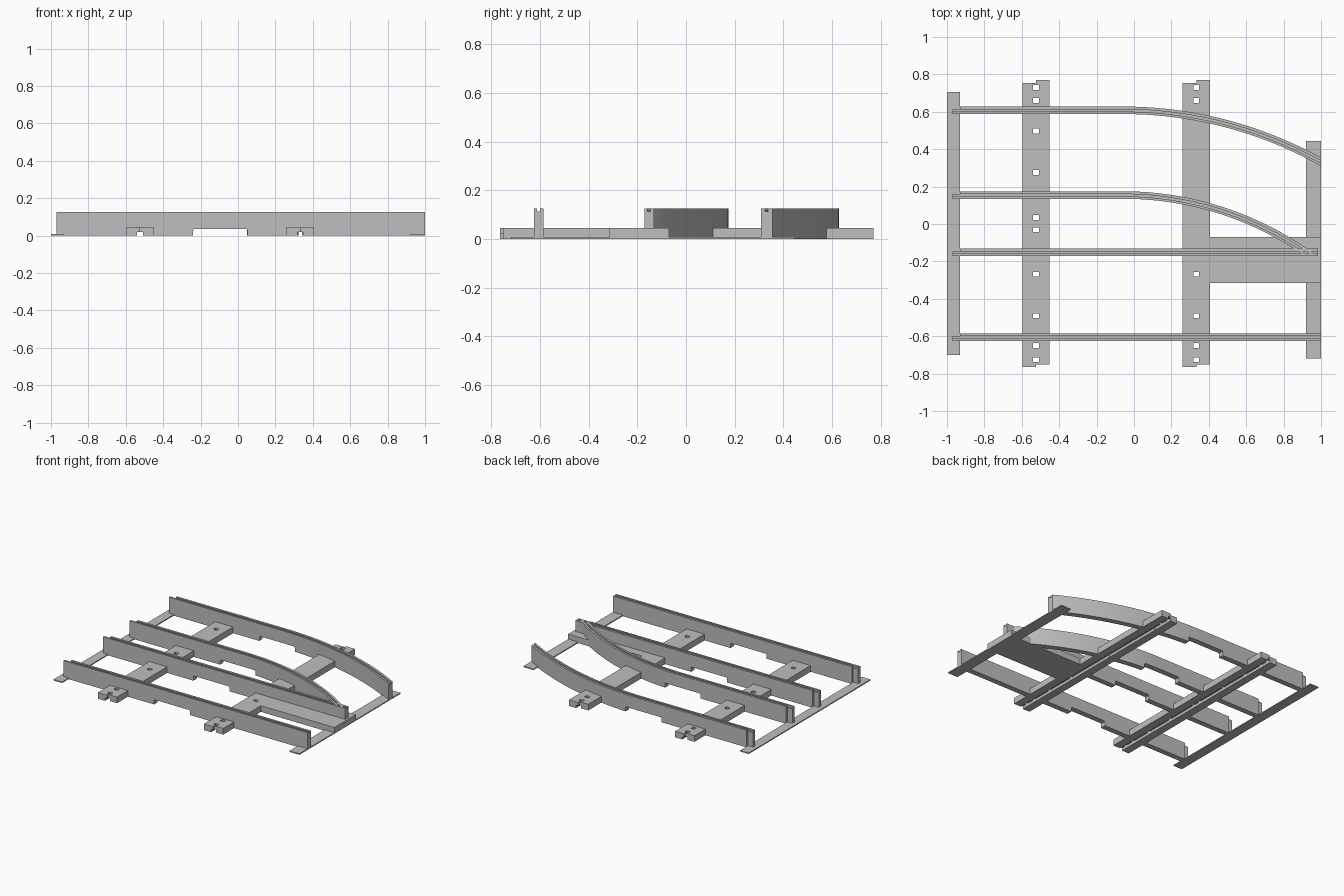
import bpy, bmesh, math
from mathutils import Vector

cube = bpy.data.objects.get("Cube")
if cube:
    bpy.data.objects.remove(cube)

grey = bpy.data.materials.new("light_grey")
grey.use_nodes = True
grey.diffuse_color = (0.52, 0.52, 0.52, 1)
grey.node_tree.nodes["Principled BSDF"].inputs["Base Color"].default_value = grey.diffuse_color

HEIGHT, HALF = 0.125, 0.02        # rail height and half width
BEND_X, BEND_Y = -0.06, -1.565    # common centre of the curved rails
SLEEPERS = (-0.524, 0.333)
SLEEPER_TOP, CHANNEL_TOP, SLOT = 0.045, 0.02, 0.015


def finish(name, bm):
    bmesh.ops.remove_doubles(bm, verts=bm.verts, dist=1e-5)
    bmesh.ops.recalc_face_normals(bm, faces=bm.faces)
    mesh = bpy.data.meshes.new(name)
    bm.to_mesh(mesh)
    bm.free()
    mesh.materials.append(grey)
    obj = bpy.data.objects.new(name, mesh)
    bpy.context.collection.objects.link(obj)
    return obj


def add_box(bm, x0, x1, y0, y1, z0, z1):
    v = [bm.verts.new((x, y, z)) for x in (x0, x1) for y in (y0, y1) for z in (z0, z1)]
    for f in ((0, 1, 3, 2), (4, 6, 7, 5), (0, 4, 5, 1), (2, 3, 7, 6), (0, 2, 6, 4), (1, 5, 7, 3)):
        bm.faces.new([v[i] for i in f])


def box(name, *size):
    bm = bmesh.new()
    add_box(bm, *size)
    return finish(name, bm)


# Rail underside as (x, z): cable channels at the sleepers, a raised middle
def underside(end):
    def channel(x):
        return [(x - SLOT, 0), (x - SLOT, CHANNEL_TOP), (x + SLOT, CHANNEL_TOP), (x + SLOT, 0)]
    return ([(-0.93, 0)] + channel(SLEEPERS[0])
            + [(-0.24, 0), (-0.24, 0.03), (-0.235, 0.035), (0.045, 0.035), (0.05, 0.03), (0.05, 0)]
            + channel(SLEEPERS[1]) + [(end, 0)])


def subdivide(stations, step=0.04):
    out = [stations[0]]
    for (xa, za), (xb, zb) in zip(stations, stations[1:]):
        n = max(1, math.ceil((xb - xa) / step)) if xb > BEND_X else 1
        out += [(xa + (xb - xa) * i / n, za + (zb - za) * i / n) for i in range(1, n + 1)]
    return out


def sweep(bm, stations, section, place):
    """section gives (offset, z) for a bottom height; first and last points are the underside"""
    rings = [[bm.verts.new(place(x, o, z)) for o, z in section(zb)] for x, zb in stations]
    n = len(rings[0])
    for k, (a, b) in enumerate(zip(rings, rings[1:])):
        step_only = abs(stations[k][0] - stations[k + 1][0]) < 1e-6
        for i in ([n - 1] if step_only else range(n)):
            j = (i + 1) % n
            bm.faces.new((a[i], a[j], b[j], b[i]))
    bm.faces.new(rings[0])
    bm.faces.new(rings[-1][::-1])


def grooved(zb):
    low = HEIGHT - 0.012
    return [(-HALF, zb), (-HALF, HEIGHT), (-0.007, HEIGHT), (-0.007, low),
            (0.005, low), (0.005, HEIGHT), (HALF, HEIGHT), (HALF, zb)]


def tongue(zb):
    return grooved(zb)[:5] + [(0.005, zb)]


def trim(bm, point, normal):
    geom = bm.verts[:] + bm.edges[:] + bm.faces[:]
    cut = bmesh.ops.bisect_plane(bm, geom=geom, plane_co=point, plane_no=normal, clear_outer=True)
    edges = [e for e in cut["geom_cut"] if isinstance(e, bmesh.types.BMEdge)]
    if edges:
        bmesh.ops.holes_fill(bm, edges=edges, sides=0)


def rail(name, y, curved=False, end=1.0, floor=None):
    radius = y - BEND_Y

    def place(x, o, z):
        if not curved or x <= BEND_X:
            return Vector((x, y + o, z))
        t = math.asin((x - BEND_X) / radius)
        return Vector((BEND_X + (radius + o) * math.sin(t), BEND_Y + (radius + o) * math.cos(t), z))

    bm = bmesh.new()
    stations = underside(1.06 if curved else end)
    sweep(bm, subdivide(stations) if curved else stations, grooved, place)
    bmesh.ops.remove_doubles(bm, verts=bm.verts, dist=1e-5)
    if curved:
        trim(bm, (1, 0, 0), (1, 0, 0))
    if floor is not None:
        trim(bm, (0, floor, 0), (0, -1, 0))
    sweep(bm, [(-0.97, 0), (-0.93, 0)], tongue, place)
    obj = finish(name, bm)
    bpy.ops.object.select_all(action='DESELECT')
    obj.select_set(True)
    bpy.context.view_layer.objects.active = obj
    bpy.ops.object.shade_smooth_by_angle(angle=math.radians(25))


rail("outer_curved_rail", 0.608, curved=True)
rail("inner_curved_rail", 0.155, curved=True, floor=-0.168)
rail("inner_straight_rail", -0.151, end=0.985)
rail("outer_straight_rail", -0.605)


# Sleeper: two long bars joined over a channel by bridges that leave square holes
def sleeper(name, x, holes):
    bm = bmesh.new()
    half, top = 0.0725, SLEEPER_TOP
    add_box(bm, x - half, x - SLOT, -0.765, 0.755, 0, top)
    add_box(bm, x + SLOT, x + half, -0.75, 0.77, 0, top)
    add_box(bm, x - SLOT, x, -0.765, -0.75, CHANNEL_TOP, top)
    add_box(bm, x, x + SLOT, 0.755, 0.77, CHANNEL_TOP, top)
    y = -0.75
    for h in sorted(holes):
        add_box(bm, x - SLOT, x + SLOT, y, h - 0.0125, CHANNEL_TOP, top)
        y = h + 0.0125
    add_box(bm, x - SLOT, x + SLOT, y, 0.755, CHANNEL_TOP, top)
    finish(name, bm)


common_holes = [-0.725, -0.65, -0.49, -0.268, 0.66, 0.73]
sleeper("right_sleeper", SLEEPERS[0], common_holes + [-0.03, 0.035, 0.275, 0.497])
sleeper("left_sleeper", SLEEPERS[1], common_holes)

# Crossing support and thin end strips
box("crossing_plate", SLEEPERS[1] + 0.0725, 1.0, -0.315, -0.07, 0, SLEEPER_TOP)
box("right_end_strip", -1.0, -0.93, -0.70, 0.705, 0, 0.008)
box("left_end_strip", 0.92, 1.0, -0.72, 0.445, 0, 0.008)
